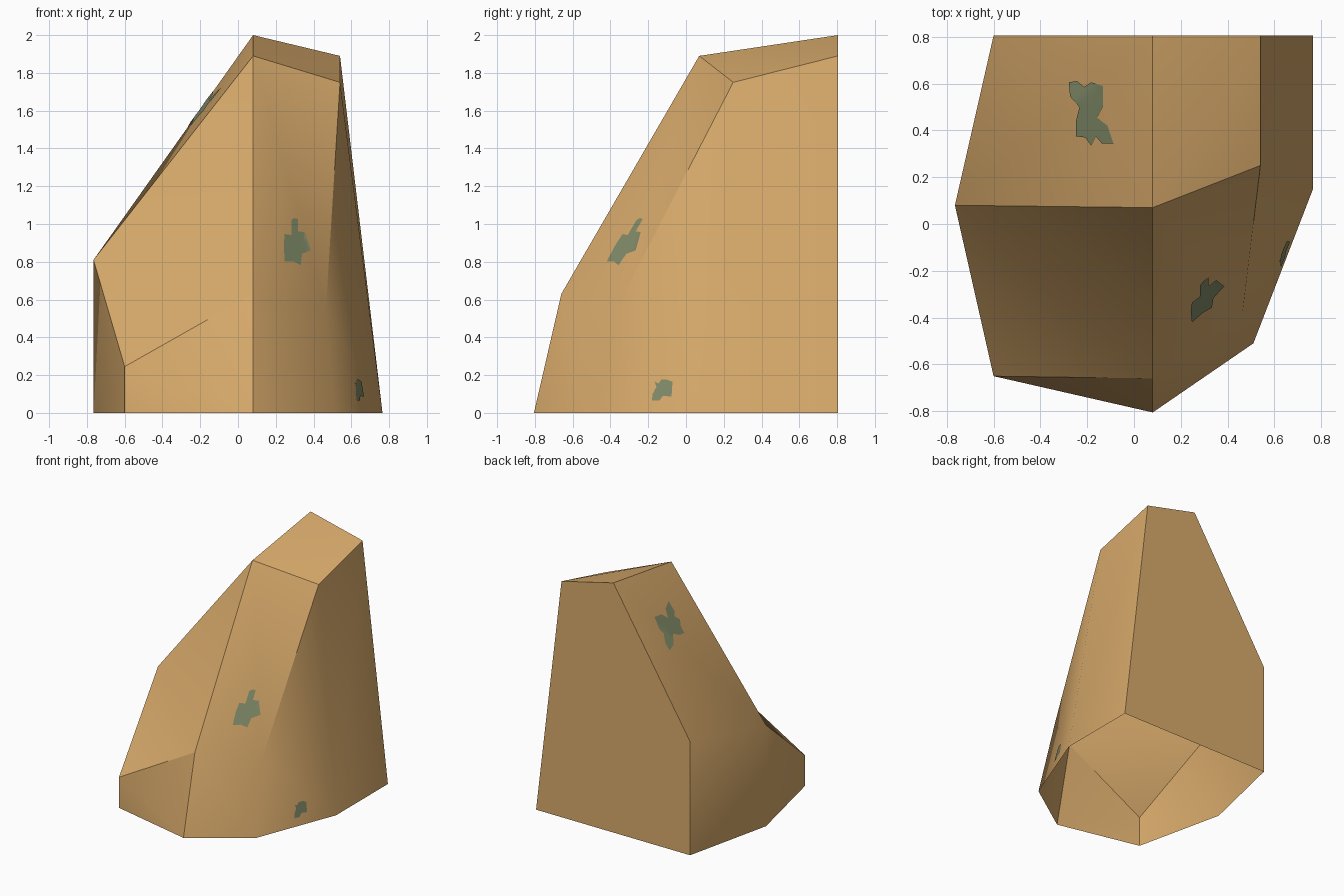
import bpy, bmesh, math
from mathutils import Vector
from mathutils.bvhtree import BVHTree

if "Cube" in bpy.data.objects:
    bpy.data.objects.remove(bpy.data.objects["Cube"])


def material(name, rgb):
    m = bpy.data.materials.new(name)
    m.diffuse_color = (*rgb, 1)
    m.use_nodes = True
    m.node_tree.nodes["Principled BSDF"].inputs["Base Color"].default_value = m.diffuse_color
    return m


def add_object(name, bm, mat):
    me = bpy.data.meshes.new(name)
    bm.to_mesh(me)
    me.materials.append(mat)
    ob = bpy.data.objects.new(name, me)
    bpy.context.collection.objects.link(ob)
    bpy.ops.object.select_all(action='DESELECT')
    bpy.context.view_layer.objects.active = ob
    ob.select_set(True)
    bpy.ops.object.shade_smooth_by_angle(angle=math.radians(35))
    return ob


sandstone = material("sandstone", (0.70, 0.41, 0.15))
moss = material("moss green", (0.22, 0.26, 0.14))

# Rock corners: lower case on the ground, upper case above
corners = {
    'k': (-.60, .805, 0), 'l': (-.765, .08, 0), 'a': (-.60, -.65, 0),
    'f': (.08, -.805, 0), 'm': (.51, -.51, 0), 'r': (.765, .15, 0),
    'q': (.765, .805, 0),
    'K': (-.60, .805, .91), 'L': (-.765, .08, .81), 'A': (-.60, -.65, .245),
    'B': (.08, -.66, .63), 'C': (.465, -.37, .55),
    'P': (.08, .07, 1.89), 'R': (.54, .25, 1.75),
    'T': (.08, .805, 2.0), 'U': (.54, .805, 1.89),
}
# Facets, counter-clockwise from outside; the underside is open
facets = ("qkKTU klLK laAL afA fBA fmB mCB mrC rRC rqUR "
          "LAB LBP LPT LTK BCP CRP PRU PUT").split()

# Rock body
bm = bmesh.new()
v = {k: bm.verts.new(co) for k, co in corners.items()}
for f in facets:
    bm.faces.new([v[c] for c in f])
bm.normal_update()
tree = BVHTree.FromBMesh(bm)
add_object("rock", bm, sandstone)


# Moss patches: outline drawn on a plane, then dropped onto the rock
def moss_patch(name, outline, to_3d, direction):
    pb = bmesh.new()
    pb.faces.new([pb.verts.new(to_3d(*p)) for p in outline])
    bmesh.ops.triangulate(pb, faces=pb.faces[:])
    bmesh.ops.subdivide_edges(pb, edges=pb.edges[:], cuts=3, use_grid_fill=True)
    for vert in pb.verts:
        hit, normal, _, _ = tree.ray_cast(vert.co, Vector(direction))
        if hit:
            vert.co = hit + normal * 0.004
    pb.normal_update()
    for f in pb.faces:
        if f.normal.dot(Vector(direction)) > 0:
            f.normal_flip()
    add_object(name, pb, moss)


moss_patch("front_moss",
           [(.28, 1.02), (.295, 1.03), (.315, 1.025), (.315, .96), (.35, .955),
            (.365, .91), (.385, .86), (.335, .84), (.33, .78), (.29, .80),
            (.245, .80), (.265, .88), (.24, .89), (.245, .945), (.28, .94)],
           lambda x, z: (x, -3, z), (0, 1, 0))
moss_patch("side_moss",
           [(-.165, .165), (-.145, .155), (-.13, .175), (-.10, .175), (-.07, .165),
            (-.09, .12), (-.075, .085), (-.12, .09), (-.14, .065), (-.18, .065),
            (-.175, .10), (-.15, .12)],
           lambda y, z: (3, y, z), (-1, 0, 0))
moss_patch("top_moss",
           [(-.275, .605), (-.24, .61), (-.21, .585), (-.18, .605), (-.13, .59),
            (-.13, .50), (-.155, .455), (-.11, .42), (-.085, .345), (-.135, .345),
            (-.16, .375), (-.18, .335), (-.205, .37), (-.245, .375), (-.245, .44),
            (-.23, .50), (-.27, .545)],
           lambda x, y: (x, y, 4), (0, 0, -1))
